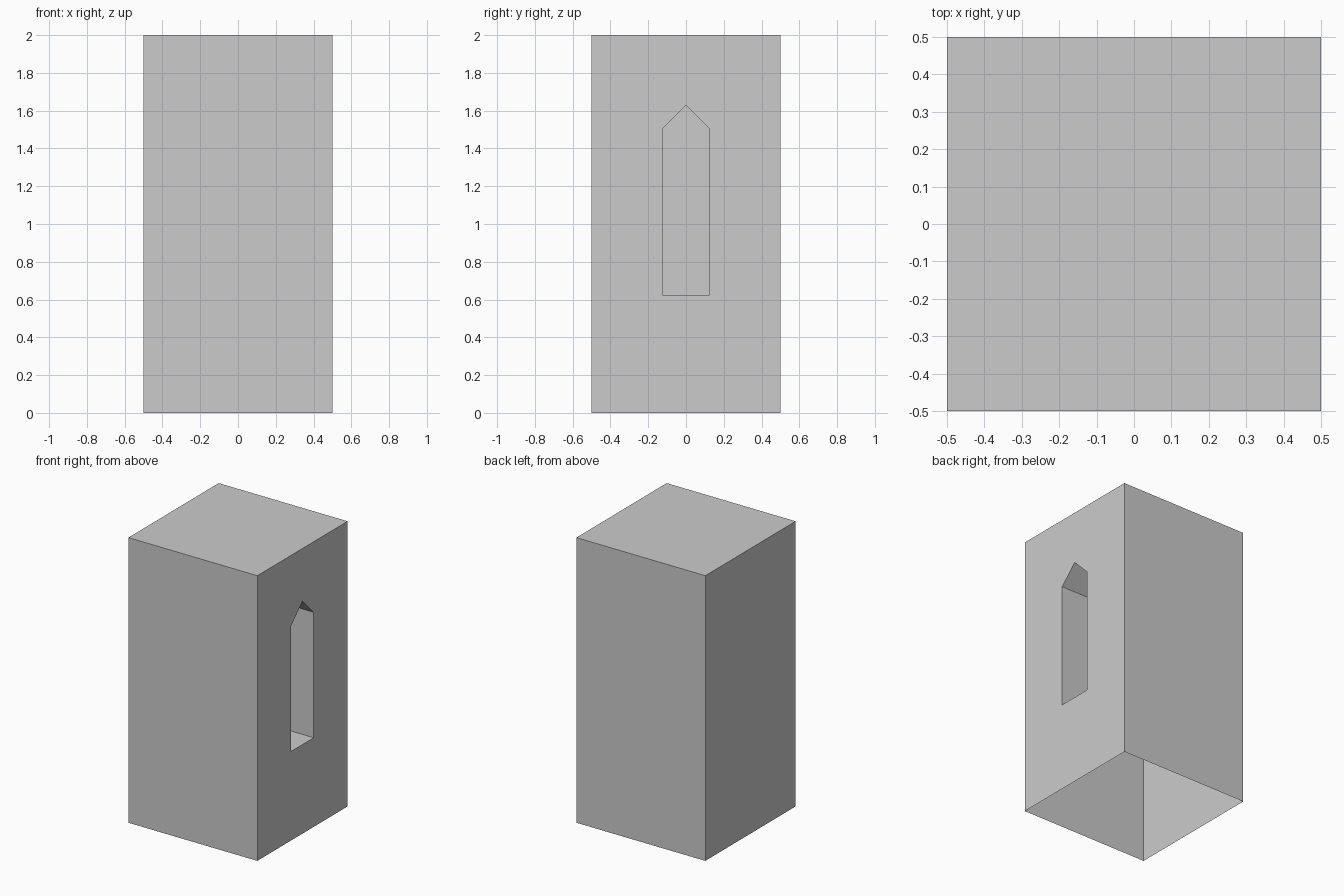
import bpy, bmesh

if "Cube" in bpy.data.objects:
    bpy.data.objects.remove(bpy.data.objects["Cube"])


def add_prism(name, profile, x0, x1):
    """Closed prism: a (y, z) profile swept along x from x0 to x1."""
    bm = bmesh.new()
    face = bm.faces.new([bm.verts.new((x0, y, z)) for y, z in profile])
    swept = bmesh.ops.extrude_face_region(bm, geom=[face])["geom"]
    verts = [v for v in swept if isinstance(v, bmesh.types.BMVert)]
    bmesh.ops.translate(bm, verts=verts, vec=(x1 - x0, 0, 0))
    bmesh.ops.recalc_face_normals(bm, faces=bm.faces[:])
    mesh = bpy.data.meshes.new(name)
    bm.to_mesh(mesh)
    bm.free()
    obj = bpy.data.objects.new(name, mesh)
    bpy.context.collection.objects.link(obj)
    return obj


# Tower block
tower = add_prism("tower_wall", [(-0.5, 0), (0.5, 0), (0.5, 2), (-0.5, 2)], -0.5, 0.5)

# Pointed window niche cut into the right side
w, sill, shoulder, peak, depth = 0.125, 0.625, 1.505, 1.63, 0.25
outline = [(-w, sill), (w, sill), (w, shoulder), (0, peak), (-w, shoulder)]
cutter = add_prism("window_cutter", outline, 0.5 - depth, 0.6)
cutter.hide_render = True

cut = tower.modifiers.new("window", "BOOLEAN")
cut.operation = "DIFFERENCE"
cut.solver = "EXACT"
cut.object = cutter
bpy.context.view_layer.update()
graph = bpy.context.evaluated_depsgraph_get()
mesh = bpy.data.meshes.new_from_object(tower.evaluated_get(graph))
tower.modifiers.clear()
tower.data = mesh
bpy.data.objects.remove(cutter)

# Open underside
bm = bmesh.new()
bm.from_mesh(mesh)
bottom = [f for f in bm.faces if f.calc_center_median().z < 0.001]
bmesh.ops.delete(bm, geom=bottom, context="FACES")
bm.to_mesh(mesh)
bm.free()
